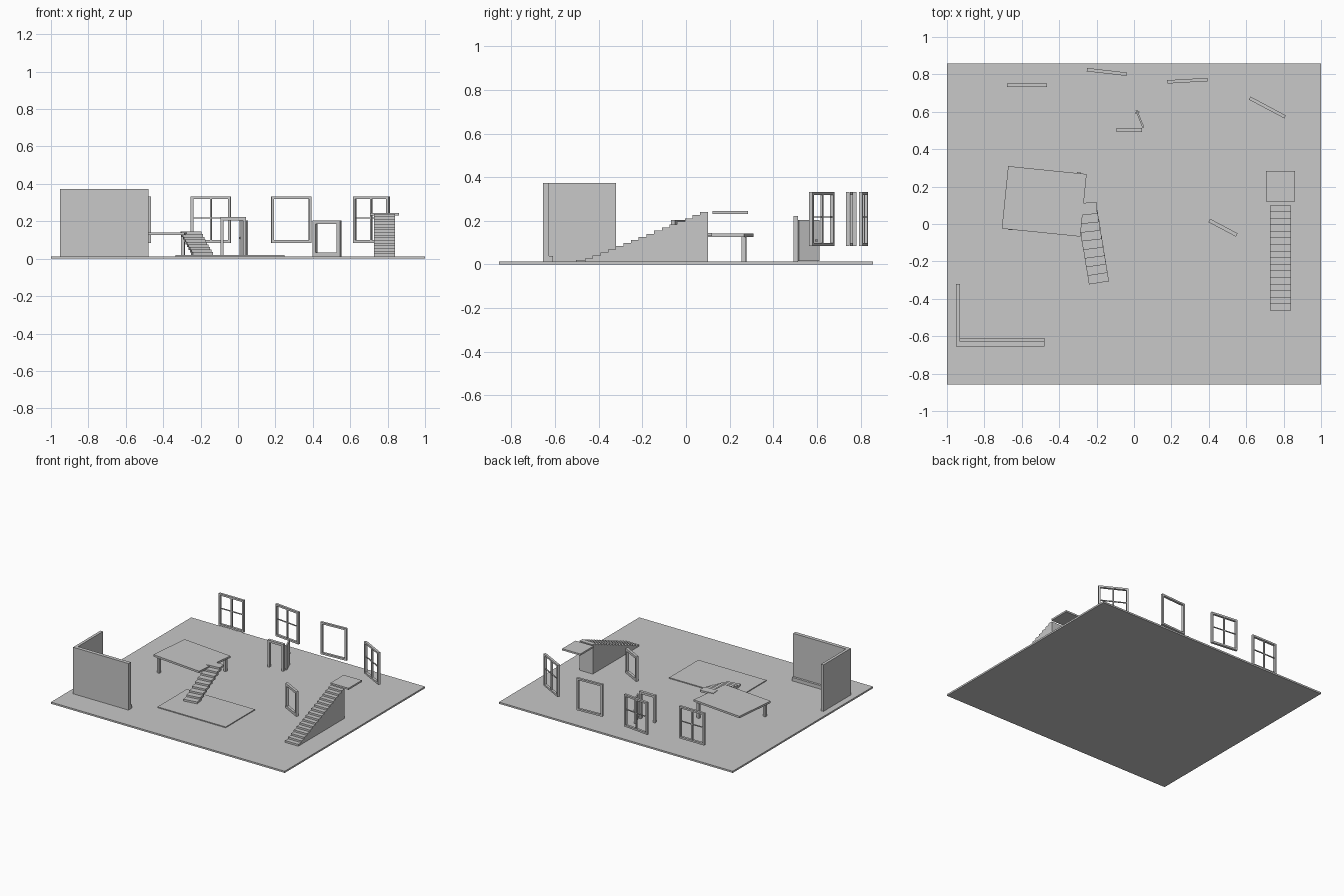
import bpy, bmesh, math
from mathutils import Matrix, Vector

if "Cube" in bpy.data.objects:
    bpy.data.objects.remove(bpy.data.objects["Cube"])

GREY = bpy.data.materials.new("plain_grey")
GREY.diffuse_color = (0.58, 0.58, 0.58, 1)
GREY.use_nodes = True
GREY.node_tree.nodes["Principled BSDF"].inputs["Base Color"].default_value = GREY.diffuse_color
G = 0.013  # ground top


def finish(name, bm, loc=(0, 0, 0), angle=0):
    bmesh.ops.recalc_face_normals(bm, faces=bm.faces[:])
    me = bpy.data.meshes.new(name)
    bm.to_mesh(me)
    bm.free()
    me.materials.append(GREY)
    ob = bpy.data.objects.new(name, me)
    ob.location = loc
    ob.rotation_euler = (0, 0, math.radians(angle))
    bpy.context.collection.objects.link(ob)
    return ob


def add_box(bm, x0, x1, y0, y1, z0, z1):
    size = Vector((x1 - x0, y1 - y0, z1 - z0))
    mid = Vector((x0 + x1, y0 + y1, z0 + z1)) / 2
    bmesh.ops.create_cube(bm, size=1, matrix=Matrix.Translation(mid) @ Matrix.Diagonal((*size, 1)))


def boxes(name, parts, loc=(0, 0, 0), angle=0):
    bm = bmesh.new()
    for p in parts:
        add_box(bm, *p)
    return finish(name, bm, loc, angle)


def extruded(name, pts, axis_vec, make):
    bm = bmesh.new()
    f = bm.faces.new([bm.verts.new(make(*p)) for p in pts])
    ext = bmesh.ops.extrude_face_region(bm, geom=[f])["geom"]
    bmesh.ops.translate(bm, vec=axis_vec, verts=[v for v in ext if isinstance(v, bmesh.types.BMVert)])
    return finish(name, bm)


def frame_parts(w, z0, z1, t, d):
    h = w / 2
    return [(-h, -h + t, -d / 2, d / 2, z0, z1), (h - t, h, -d / 2, d / 2, z0, z1),
            (-h + t, h - t, -d / 2, d / 2, z0, z0 + t), (-h + t, h - t, -d / 2, d / 2, z1 - t, z1)]


# Ground and thin floor plate
boxes("ground", [(-1, 1, -0.857, 0.857, 0, G)])
boxes("floor_plate", [(-0.335, 0.248, -0.505, -0.148, G, 0.02)])

# Corner wall with a skirting board inside
extruded("corner_wall", [(-0.952, -0.655), (-0.478, -0.655), (-0.478, -0.627), (-0.93, -0.627),
                         (-0.93, -0.32), (-0.952, -0.32)], (0, 0, 0.36), lambda x, y: (x, y, G))
boxes("skirting_board", [(-0.93, -0.478, -0.627, -0.61, G, 0.04)])

# Raised platform and posts
boxes("platform", [(-0.211, 0.211, -0.168, 0.168, 0.126, 0.141)], (-0.48, 0.121, 0), -5.8)
for i, (x, y) in enumerate([(-0.295, 0.266), (-0.66, -0.022)]):
    boxes(f"platform_post_{i + 1}", [(-0.01, 0.01, -0.01, 0.01, G, 0.127)], (x, y, 0), -5.8)

# Small turning stair: overlapping treads that twist as they rise
N = 9
for i in range(N):
    t = i / (N - 1)
    x = -0.192 - 0.06 * t
    y = -0.285 + 0.365 * t
    z = 0.02 + i * 0.0138
    boxes(f"small_stair_tread_{i + 1}", [(-0.054, 0.054, -0.03, 0.034, z, z + 0.0145)],
          (x, y, 0), 9 - 4 * t)

# Straight solid stair
S, y0, run, rise = 16, -0.463, 0.0352, 0.0142
profile = [(y0, G)]
for i in range(S):
    profile += [(y0 + i * run, G + (i + 1) * rise), (y0 + (i + 1) * run, G + (i + 1) * rise)]
profile.append((y0 + S * run, G))
extruded("straight_stair", profile, (0.113, 0, 0), lambda y, z: (0.727, y, z))
boxes("stair_landing", [(0.706, 0.861, 0.121, 0.283, 0.231, 0.244)])

# Windows: centre x, centre y, angle, has glazing bars
for i, (x, y, a, bars) in enumerate([(-0.572, 0.741, 0, True), (-0.145, 0.813, -6.5, True),
                                     (0.285, 0.766, 3.3, False), (0.713, 0.623, -28, True)]):
    parts = frame_parts(0.215, 0.085, 0.333, 0.014, 0.018)
    if bars:
        parts += [(-0.005, 0.005, -0.006, 0.006, 0.099, 0.319),
                  (-0.094, -0.005, -0.004, 0.004, 0.215, 0.221),
                  (0.005, 0.094, -0.004, 0.004, 0.215, 0.221)]
    boxes(f"window_{i + 1}", parts, (x, y, 0), a)

# Small frame standing on the ground
boxes("standing_frame", frame_parts(0.166, G, 0.204, 0.019, 0.02), (0.476, -0.02, 0), -28)

# Doorway with an open leaf and handle
boxes("door_frame", [(-0.094, -0.077, 0.492, 0.514, G, 0.205), (0.026, 0.043, 0.492, 0.514, G, 0.205),
                     (-0.094, 0.043, 0.492, 0.514, 0.205, 0.222)])
boxes("door_leaf", [(0, 0.1, -0.005, 0.005, 0.016, 0.203)], (0.05, 0.516, 0), 112)
boxes("door_handle", [(0.082, 0.09, -0.012, 0.012, 0.105, 0.115)], (0.05, 0.516, 0), 112)
